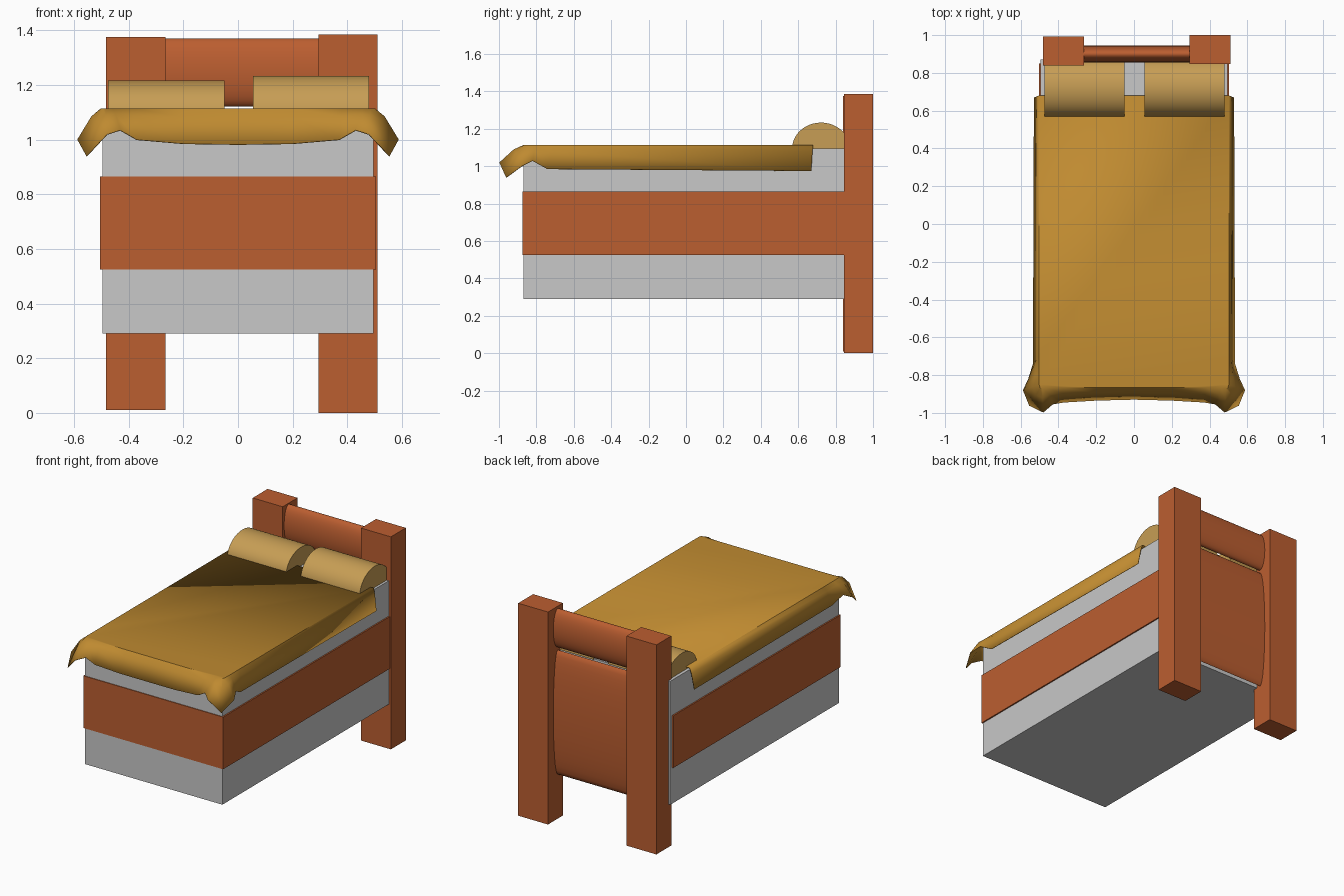
import bpy
import bmesh
from math import pi, cos, sin, radians

default = bpy.data.objects.get("Cube")
if default:
    bpy.data.objects.remove(default, do_unlink=True)


def material(name, rgb):
    mat = bpy.data.materials.new(name)
    mat.use_nodes = True
    colour = (*rgb, 1)
    mat.diffuse_color = colour
    mat.node_tree.nodes["Principled BSDF"].inputs["Base Color"].default_value = colour
    return mat


wood = material("orange wood", (0.5, 0.112, 0.03))
sheet = material("grey sheet", (0.58, 0.58, 0.58))
cloth = material("ochre blanket", (0.52, 0.255, 0.03))
linen = material("pale ochre pillow", (0.57, 0.34, 0.09))


def add(name, bm, mat, smooth=False):
    bmesh.ops.recalc_face_normals(bm, faces=bm.faces)
    mesh = bpy.data.meshes.new(name)
    bm.to_mesh(mesh)
    bm.free()
    obj = bpy.data.objects.new(name, mesh)
    bpy.context.collection.objects.link(obj)
    mesh.materials.append(mat)
    if smooth:
        bpy.ops.object.select_all(action="DESELECT")
        obj.select_set(True)
        bpy.context.view_layer.objects.active = obj
        bpy.ops.object.shade_smooth_by_angle(angle=radians(40))
    return obj


def box(name, xs, ys, zs, mat):
    bm = bmesh.new()
    bmesh.ops.create_cube(bm, size=1)
    for v in bm.verts:
        v.co = [(r[0] + r[1]) / 2 + c * (r[1] - r[0])
                for c, r in zip(v.co, (xs, ys, zs))]
    return add(name, bm, mat)


def roll(name, xs, y, z, ry, rz, mat, arc=2 * pi, n=32):
    """Elliptical bar along x; an arc of pi gives a flat-bottomed half bar."""
    bm = bmesh.new()
    count = n if arc > pi else n + 1
    profile = [(y + ry * cos(arc * i / n), z + rz * sin(arc * i / n)) for i in range(count)]
    ends = [[bm.verts.new((x, *p)) for p in profile] for x in xs]
    for end in ends:
        bm.faces.new(end)
    for i in range(count):
        j = (i + 1) % count
        bm.faces.new((ends[0][i], ends[0][j], ends[1][j], ends[1][i]))
    return add(name, bm, mat, True)


# Mattress and the wooden band around it
box("mattress", (-0.495, 0.495), (-0.868, 0.87), (0.29, 1.095), sheet)
box("bed_frame", (-0.504, 0.504), (-0.873, 0.85), (0.525, 0.865), wood)

# Headboard posts, panel and top roll
box("left_post", (0.295, 0.51), (0.846, 1.0), (0, 1.385), wood)
box("right_post", (-0.482, -0.266), (0.84, 0.993), (0.01, 1.376), wood)
roll("headboard_panel", (-0.28, 0.31), 0.9, 0.695, 0.045, 0.405, wood)
roll("headboard_roll", (-0.28, 0.31), 0.9, 1.245, 0.045, 0.125, wood)

# Half-round pillows
roll("left_pillow", (0.055, 0.48), 0.722, 1.092, 0.155, 0.141, linen, pi)
roll("right_pillow", (-0.475, -0.05), 0.722, 1.092, 0.155, 0.124, linen, pi)

# Blanket: top edge point and hem point, from foot centre round to the head
TOP = 1.113
stations = [
    ((0, -0.866), (0, -0.93, 0.982)),
    ((0.2, -0.866), (0.2, -0.935, 0.985)),
    ((0.38, -0.866), (0.37, -0.945, 1.0)),
    ((0.46, -0.868), (0.43, -0.955, 1.035)),
    ((0.485, -0.87), (0.48, -0.998, 1.02)),
    ((0.497, -0.868), (0.555, -0.962, 0.94)),
    ((0.502, -0.85), (0.588, -0.88, 1.0)),
    ((0.503, -0.8), (0.56, -0.82, 1.03)),
    ((0.503, -0.7), (0.535, -0.74, 0.985)),
    ((0.503, 0.68), (0.53, 0.67, 0.975)),
]


def mirrored(s):
    (tx, ty), (hx, hy, hz) = s
    return ((-tx, ty), (-hx, hy, hz))


bm = bmesh.new()
rows = []
for (tx, ty), (hx, hy, hz) in [mirrored(s) for s in stations[:0:-1]] + stations:
    fold = (tx + (hx - tx) * 0.4, ty + (hy - ty) * 0.4, TOP + (hz - TOP) * 0.25)
    rows.append([bm.verts.new(p) for p in ((tx, ty, TOP), fold, (hx, hy, hz))])
for a, b in zip(rows, rows[1:]):
    for k in range(2):
        bm.faces.new((a[k], b[k], b[k + 1], a[k + 1]))
bm.faces.new([r[0] for r in rows])
blanket = add("blanket", bm, cloth, True)
thickness = blanket.modifiers.new("thickness", "SOLIDIFY")
thickness.thickness = 0.004
